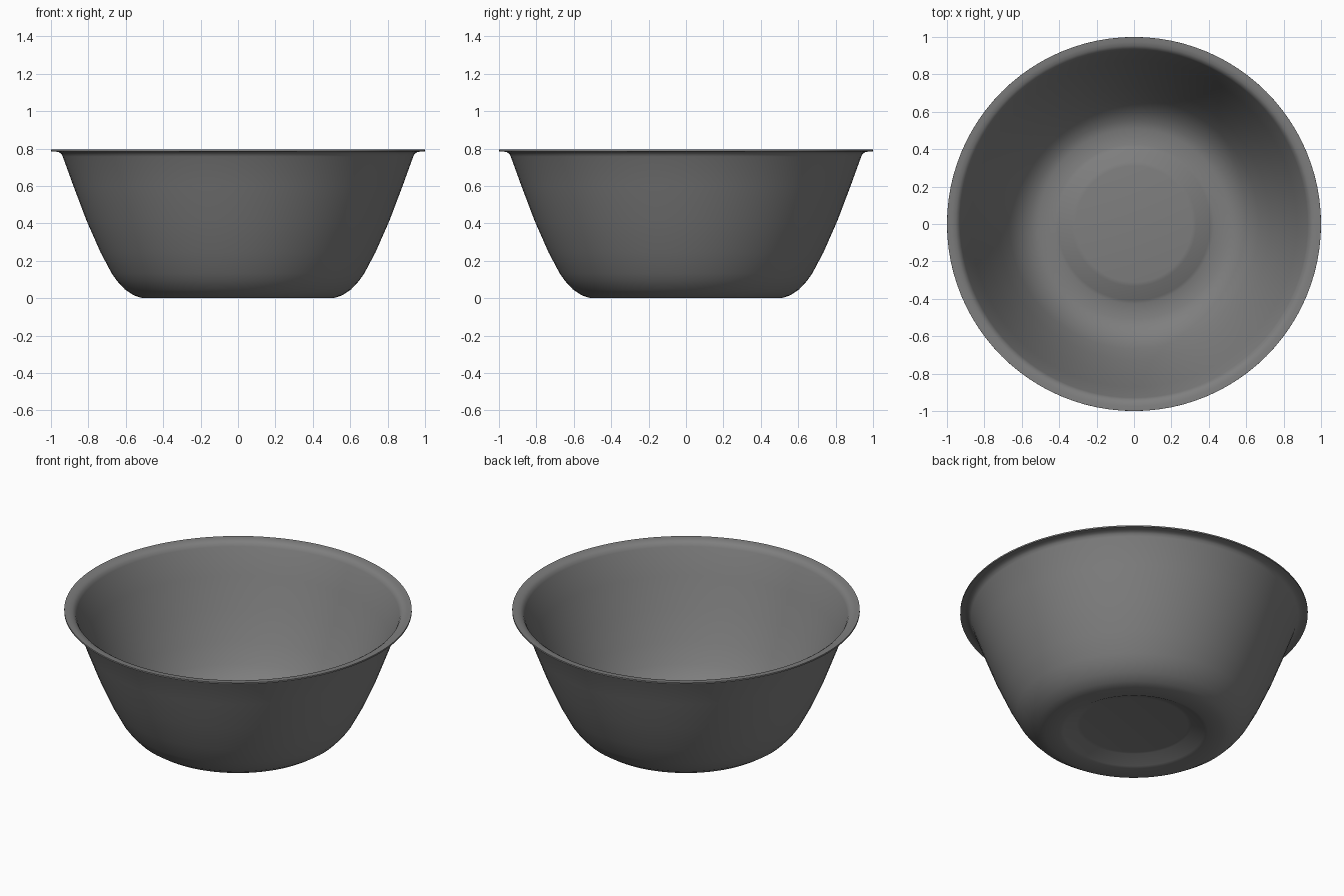
import bpy, bmesh, math

if "Cube" in bpy.data.objects:
    bpy.data.objects.remove(bpy.data.objects["Cube"])

SIDES = 96
WALL = 0.009

# outer profile (radius, height): raised base centre, foot, wall, flared lip
profile = [(0.31, 0.047), (0.33, 0.044), (0.405, 0.006), (0.425, 0.0),
           (0.51, 0.0), (0.555, 0.014), (0.605, 0.047), (0.645, 0.09),
           (0.675, 0.132), (0.735, 0.245), (0.81, 0.415), (0.88, 0.60),
           (0.937, 0.757), (0.945, 0.772), (0.957, 0.780), (0.975, 0.784),
           (1.0, 0.785)]

steel = bpy.data.materials.new("grey_metal")
steel.diffuse_color = (0.21, 0.21, 0.21, 1)
steel.use_nodes = True
steel.node_tree.nodes["Principled BSDF"].inputs["Base Color"].default_value = steel.diffuse_color

# revolve the profile
bm = bmesh.new()
rings = [[bm.verts.new((r * math.cos(2 * math.pi * i / SIDES),
                        r * math.sin(2 * math.pi * i / SIDES), z))
          for i in range(SIDES)] for r, z in profile]
for a, b in zip(rings, rings[1:]):
    for i in range(SIDES):
        j = (i + 1) % SIDES
        bm.faces.new((a[i], b[i], b[j], a[j]))   # normals face the inside
bm.faces.new(rings[0])                           # flat base centre
mesh = bpy.data.meshes.new("bowl")
bm.to_mesh(mesh)
bm.free()
mesh.materials.append(steel)
bowl = bpy.data.objects.new("bowl", mesh)
bpy.context.collection.objects.link(bowl)

# thin sheet thickness, grown towards the inside
solid = bowl.modifiers.new("wall", 'SOLIDIFY')
solid.thickness = WALL
solid.offset = 1

bpy.context.view_layer.objects.active = bowl
bowl.select_set(True)
bpy.ops.object.modifier_apply(modifier="wall")
bpy.ops.object.shade_smooth_by_angle(angle=math.radians(40))
